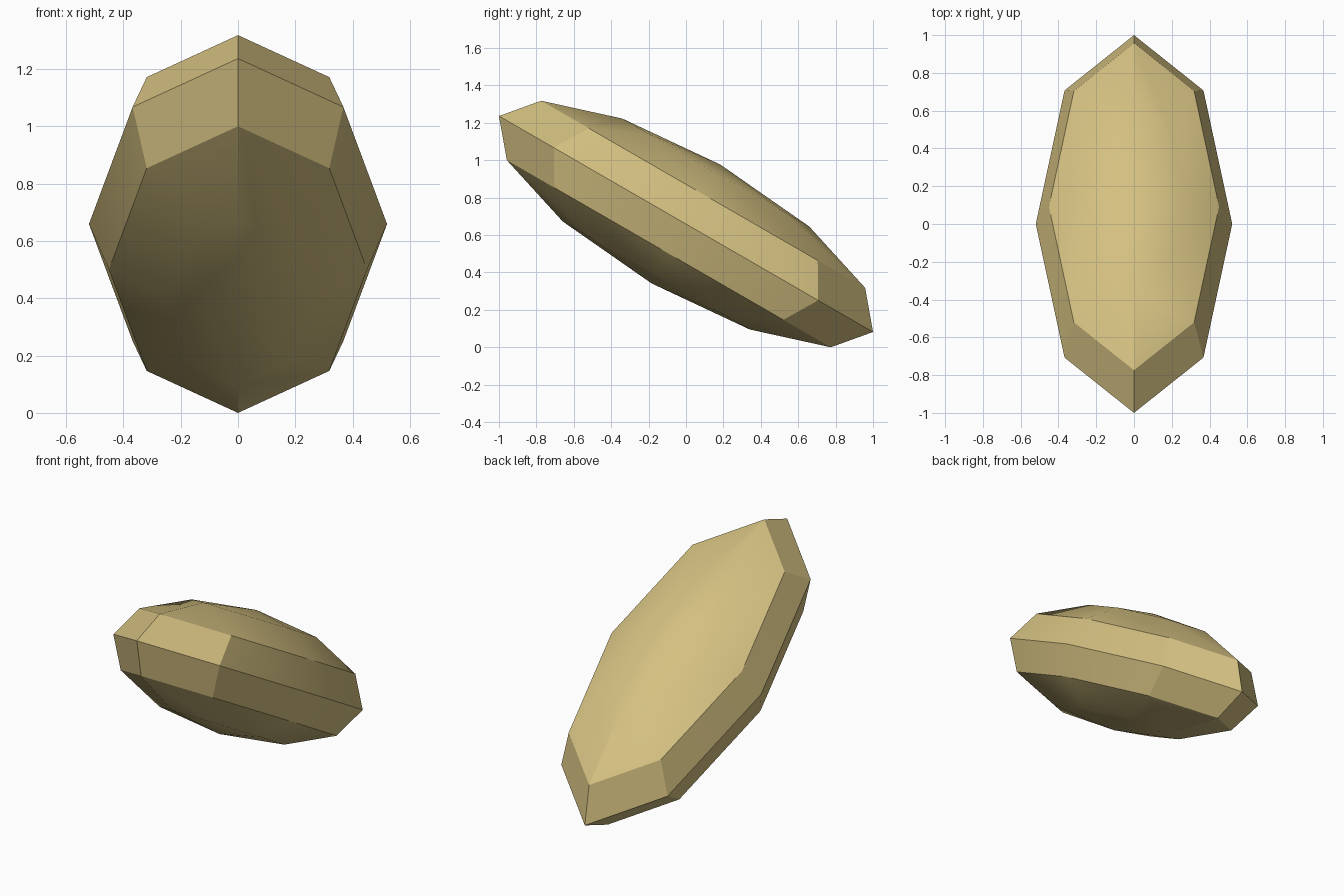
import bpy, math
from mathutils import Matrix

cube = bpy.data.objects.get("Cube")
if cube:
    bpy.data.objects.remove(cube, do_unlink=True)

TILT = math.radians(30)
HALF_WIDTH, HALF_LENGTH, HALF_THICK = 0.52, 1.1547, 0.367

# Sand coloured material
sand = bpy.data.materials.new("sand")
sand.use_nodes = True
colour = (0.66, 0.53, 0.22, 1.0)
sand.diffuse_color = colour
bsdf = next(n for n in sand.node_tree.nodes if n.type == "BSDF_PRINCIPLED")
bsdf.inputs["Base Color"].default_value = colour
bsdf.inputs["Roughness"].default_value = 0.9

# Flattened low-poly ellipsoid, its raised end towards the front
bpy.ops.mesh.primitive_uv_sphere_add(segments=8, ring_count=6, radius=1)
body = bpy.context.object
body.name = body.data.name = "pebble_body"
body.data.materials.append(sand)
body.data.transform(Matrix.Rotation(-TILT, 4, "X")
                    @ Matrix.Diagonal((HALF_WIDTH, HALF_LENGTH, HALF_THICK, 1)))

# Rest the lowest point on the ground
lowest = min(v.co.z for v in body.data.vertices)
body.data.transform(Matrix.Translation((0, 0, -lowest)))
body.data.update()

# Smooth domes, crisp rim edges
bpy.ops.object.shade_smooth_by_angle(angle=math.radians(30))
